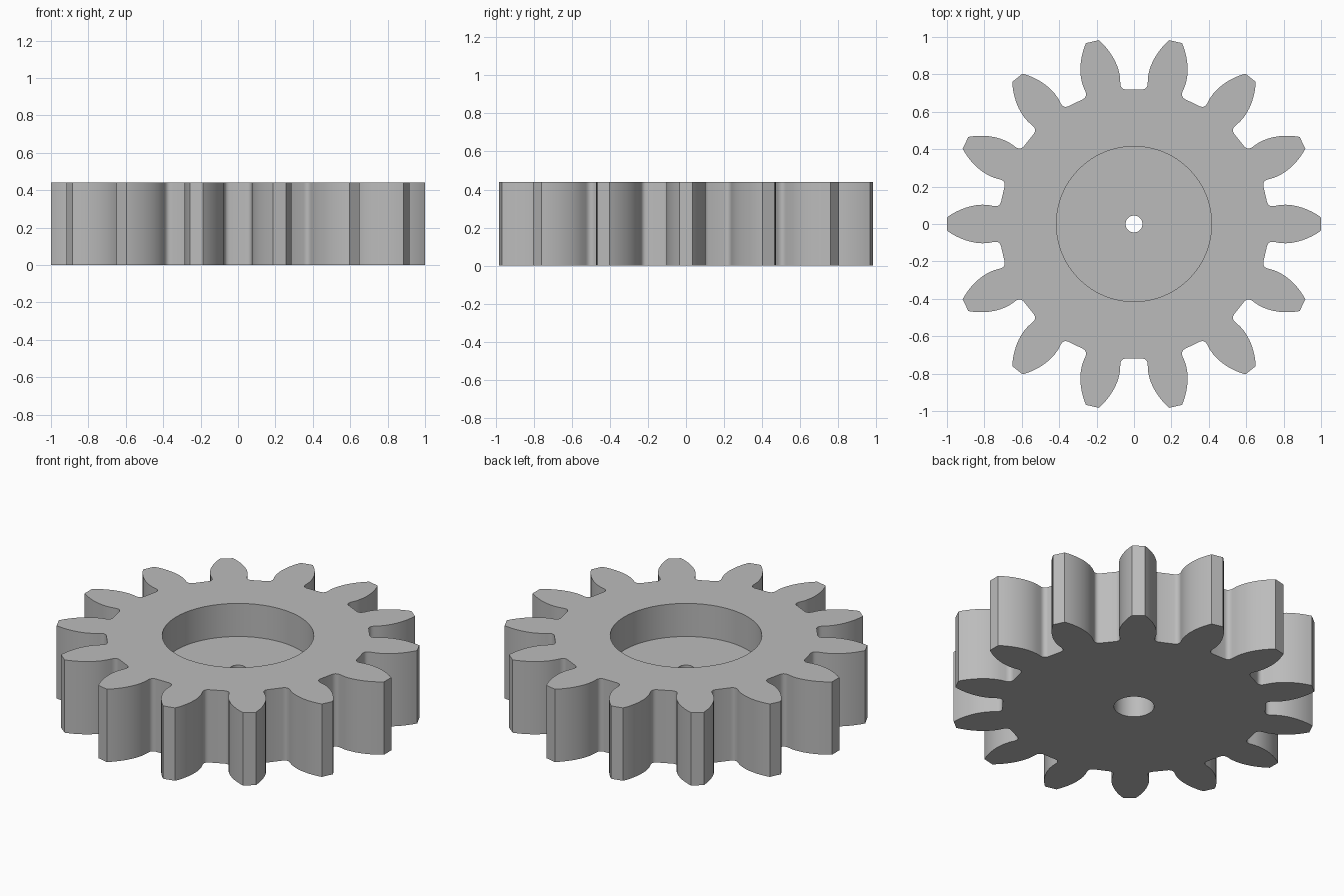
import bpy, bmesh, math
from mathutils import Vector, Matrix

old = bpy.data.objects.get("Cube")
if old:
    bpy.data.objects.remove(old, do_unlink=True)

TEETH = 14
HEIGHT = 0.44
RECESS_R, FLOOR_Z = 0.415, 0.24
HOLE_R = 0.045
BORE_R, BORE_Z = 0.11, 0.17


def bezier(points, steps):
    """Points along a Bezier curve of any degree."""
    result = []
    for i in range(steps + 1):
        level = [Vector(p) for p in points]
        while len(level) > 1:
            level = [a.lerp(b, i / steps) for a, b in zip(level, level[1:])]
        result.append(level[0])
    return result


def gear_outline():
    """Half a tooth, tip to root, mirrored and repeated around the hub."""
    flank = bezier([(1, 0.035), (0.94, 0.08), (0.84, 0.12), (0.75, 0.096)], 9)
    fillet = bezier([(0.75, 0.096), (0.719, 0.09), (0.711, 0.118)], 7)
    half = flank + fillet[1:]
    tooth = [Vector((p.x, -p.y)) for p in reversed(half)] + half
    outline = []
    for i in range(TEETH):
        turn = Matrix.Rotation(math.tau * i / TEETH, 2)
        outline += [turn @ p for p in tooth]
    return outline


def circle(radius, sides=64):
    return [Vector((radius * math.cos(math.tau * i / sides),
                    radius * math.sin(math.tau * i / sides))) for i in range(sides)]


def ring(bm, points, z):
    return [bm.verts.new((p.x, p.y, z)) for p in points]


def bridge(bm, a, b):
    """Quads between two rings of equal length."""
    n = len(a)
    for i in range(n):
        j = (i + 1) % n
        bm.faces.new((a[i], a[j], b[j], b[i]))


def cap(bm, *rings):
    """Flat face between an outer ring and a hole."""
    edges = [bm.edges.get((r[i - 1], r[i])) for r in rings for i in range(len(r))]
    bmesh.ops.triangle_fill(bm, edges=edges, use_beauty=True, use_dissolve=False)


bm = bmesh.new()

# Toothed rim
outline = gear_outline()
rim_low, rim_high = ring(bm, outline, 0), ring(bm, outline, HEIGHT)
bridge(bm, rim_low, rim_high)

# Round recess, through hole and wider bore underneath
inner = [ring(bm, circle(r), z) for r, z in (
    (RECESS_R, HEIGHT), (RECESS_R, FLOOR_Z), (HOLE_R, FLOOR_Z),
    (HOLE_R, BORE_Z), (BORE_R, BORE_Z), (BORE_R, 0))]
for a, b in zip(inner, inner[1:]):
    bridge(bm, a, b)

# Top and bottom faces
cap(bm, rim_high, inner[0])
cap(bm, rim_low, inner[-1])
bmesh.ops.recalc_face_normals(bm, faces=bm.faces)

mesh = bpy.data.meshes.new("spur_gear")
bm.to_mesh(mesh)
bm.free()
gear = bpy.data.objects.new("spur_gear", mesh)
bpy.context.collection.objects.link(gear)

# Plain grey
grey = bpy.data.materials.new("plain_grey")
grey.use_nodes = True
colour = (0.5, 0.5, 0.5, 1)
grey.diffuse_color = colour
grey.node_tree.nodes["Principled BSDF"].inputs["Base Color"].default_value = colour
mesh.materials.append(grey)

bpy.ops.object.select_all(action='DESELECT')
gear.select_set(True)
bpy.context.view_layer.objects.active = gear
bpy.ops.object.shade_smooth_by_angle(angle=math.radians(35))
